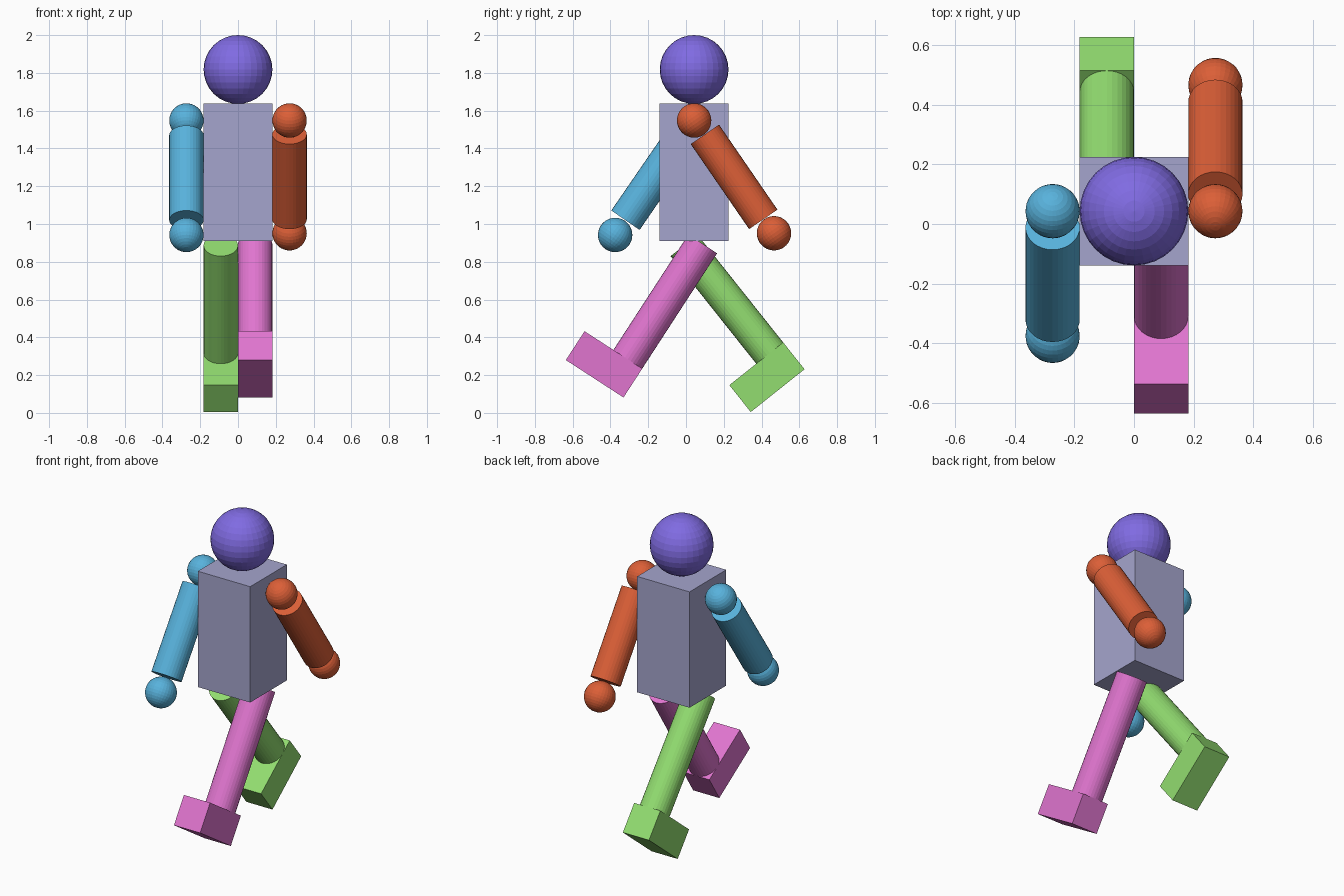
import bpy
import math
from mathutils import Vector

if "Cube" in bpy.data.objects:
    bpy.data.objects.remove(bpy.data.objects["Cube"])

U = 0.182            # basic module: limb diameter
R = U / 2            # limb radius
BODY_Y = 0.043       # body centre, front to back


def material(name, rgb):
    """Flat colour given as 0-255 display values, stored linear."""
    lin = [((c / 255 + 0.055) / 1.055) ** 2.4 for c in rgb]
    mat = bpy.data.materials.new(name)
    mat.diffuse_color = (*lin, 1)
    mat.use_nodes = True
    mat.node_tree.nodes["Principled BSDF"].inputs["Base Color"].default_value = mat.diffuse_color
    return mat


def finish(name, mat):
    obj = bpy.context.object
    obj.name = name
    obj.data.materials.append(mat)
    return obj


def box(name, mat, loc, size, tilt=0):
    bpy.ops.mesh.primitive_cube_add(size=1, location=loc, rotation=(tilt, 0, 0))
    bpy.context.object.scale = size
    return finish(name, mat)


def ball(name, mat, loc, radius, tilt=0):
    bpy.ops.mesh.primitive_uv_sphere_add(segments=32, ring_count=16, radius=radius,
                                         location=loc, rotation=(tilt, 0, 0))
    return finish(name, mat)


def rod(name, mat, loc, length, tilt):
    bpy.ops.mesh.primitive_cylinder_add(vertices=32, radius=R, depth=length,
                                        location=loc, rotation=(tilt, 0, 0))
    return finish(name, mat)


violet = material("violet", (128, 107, 226))
lavender = material("grey lavender", (165, 165, 205))
orange = material("orange", (220, 95, 55))
blue = material("sky blue", (88, 178, 220))
pink = material("pink", (224, 117, 207))
green = material("light green", (146, 221, 112))

# Head and torso
ball("head", violet, (0, BODY_Y, 2 - U), U)
box("torso", lavender, (0, BODY_Y, 1.274), (2 * U, 2 * U, 4 * U))

# Arms: shoulder ball, rod and hand ball, swung in opposite directions
for side, x, mat, hand_y, hand_z, deg in (
        ("right", 1.5 * U, orange, 0.466, 0.951, 34.5),
        ("left", -1.5 * U, blue, -0.375, 0.942, -34.5)):
    shoulder = Vector((x, BODY_Y, 1.548))
    hand = Vector((x, hand_y, hand_z))
    tilt = math.radians(deg)
    ball(side + "_shoulder", mat, shoulder, R, tilt)
    rod(side + "_arm", mat, (shoulder + hand) / 2, 3 * U, tilt)
    ball(side + "_hand", mat, hand, R, tilt)

# Legs: rod standing on the heel end of a block foot, both tilted together
for side, x, mat, foot_y, foot_z, deg in (
        ("right", R, pink, -0.434, 0.257, -33),
        ("left", -R, green, 0.4285, 0.189, 38.5)):
    tilt = math.radians(deg)
    foot = Vector((x, foot_y, foot_z))
    back = Vector((0, math.cos(tilt), math.sin(tilt)))
    up = Vector((0, -math.sin(tilt), math.cos(tilt)))
    box(side + "_foot", mat, foot, (U, 2 * U, U), tilt)
    rod(side + "_leg", mat, foot + back * R + up * (R + 2 * U), 4 * U, tilt)
